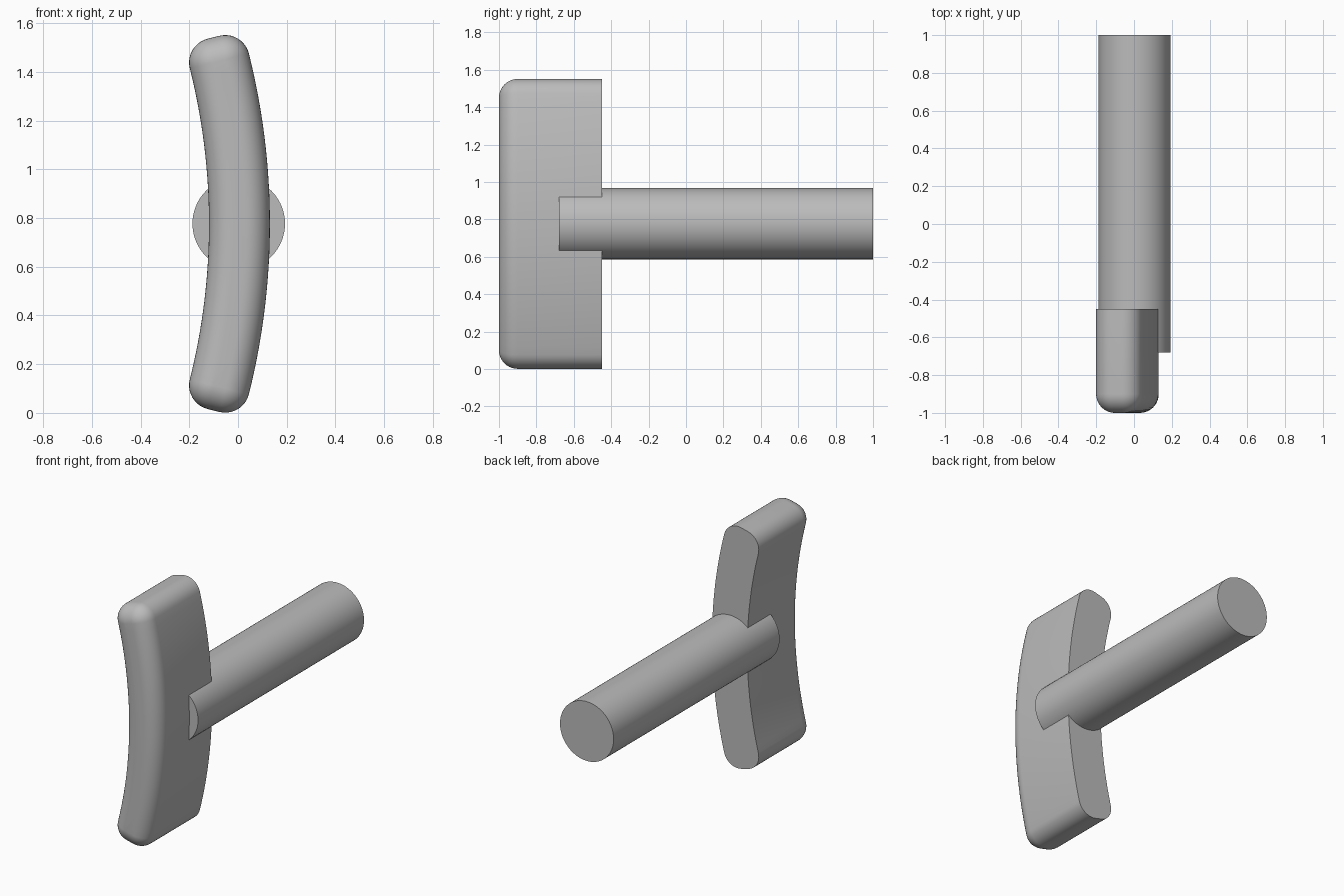
import bpy, bmesh, math

if "Cube" in bpy.data.objects:
    bpy.data.objects.remove(bpy.data.objects["Cube"])

grey = bpy.data.materials.new("plain grey")
grey.diffuse_color = (0.5, 0.5, 0.5, 1)
grey.use_nodes = True
grey.node_tree.nodes["Principled BSDF"].inputs["Base Color"].default_value = grey.diffuse_color

MID_Z = 0.776        # height of the symmetry plane
RADIUS = 2.75        # bend radius of the grip centre line
CX = 0.006 - RADIUS  # bend centre
CORE = 0.025         # half width of the core before rounding
ROUND = 0.10         # edge rounding radius
HALF = math.asin(0.675 / (RADIUS + CORE))
ARC, CORNER = 32, 10


def finish(obj, name):
    obj.name = name
    obj.data.materials.clear()
    obj.data.materials.append(grey)
    bpy.ops.object.select_all(action='DESELECT')
    obj.select_set(True)
    bpy.context.view_layer.objects.active = obj
    bpy.ops.object.shade_smooth_by_angle(angle=math.radians(35))


def grip_outline():
    """Core points of the bent bar, each with its outward direction angle."""
    pts = []

    def add(radius, ang, direction):
        pts.append((CX + radius * math.cos(ang), MID_Z + radius * math.sin(ang), direction))

    for radius, side in ((RADIUS + CORE, 1), (RADIUS - CORE, -1)):
        base = 0 if side == 1 else math.pi
        for i in range(ARC + 1):                      # long curved side
            ang = side * HALF * (2 * i / ARC - 1)
            add(radius, ang, base + ang)
        for i in range(1, CORNER):                    # rounded corner
            add(radius, side * HALF, base + side * HALF + math.pi / 2 * i / CORNER)
        # the two end corners: finish this one, then start the next
        add(radius, side * HALF, base + side * HALF + math.pi / 2)
        other = RADIUS - side * CORE
        for i in range(CORNER):
            add(other, side * HALF, base + side * HALF + math.pi / 2 * (1 + i / CORNER))
    return pts


# Bent grip: flat back, straight walls, rounded front edge
bm = bmesh.new()
outline = grip_outline()
steps = [(ROUND, -0.45)]
for k in range(CORNER + 1):
    a = math.pi / 2 * k / CORNER
    steps.append((ROUND * math.cos(a), -1 + ROUND - ROUND * math.sin(a)))
rings = [[bm.verts.new((x + o * math.cos(d), y, z + o * math.sin(d))) for x, z, d in outline]
         for o, y in steps]
n = len(outline)
for r0, r1 in zip(rings, rings[1:]):
    for i in range(n):
        j = (i + 1) % n
        bm.faces.new((r0[i], r0[j], r1[j], r1[i]))
bm.faces.new(rings[0])
bm.faces.new(rings[-1])
bmesh.ops.remove_doubles(bm, verts=bm.verts, dist=1e-5)
bmesh.ops.recalc_face_normals(bm, faces=bm.faces)
mesh = bpy.data.meshes.new("grip")
bm.to_mesh(mesh)
bm.free()
grip = bpy.data.objects.new("grip", mesh)
bpy.context.collection.objects.link(grip)
finish(grip, "grip")

# Round shaft set into the back of the grip
bpy.ops.mesh.primitive_cylinder_add(vertices=96, radius=0.19, depth=1.68,
                                    location=(0.003, 0.16, MID_Z + 0.001),
                                    rotation=(math.pi / 2, 0, 0))
finish(bpy.context.object, "shaft")
